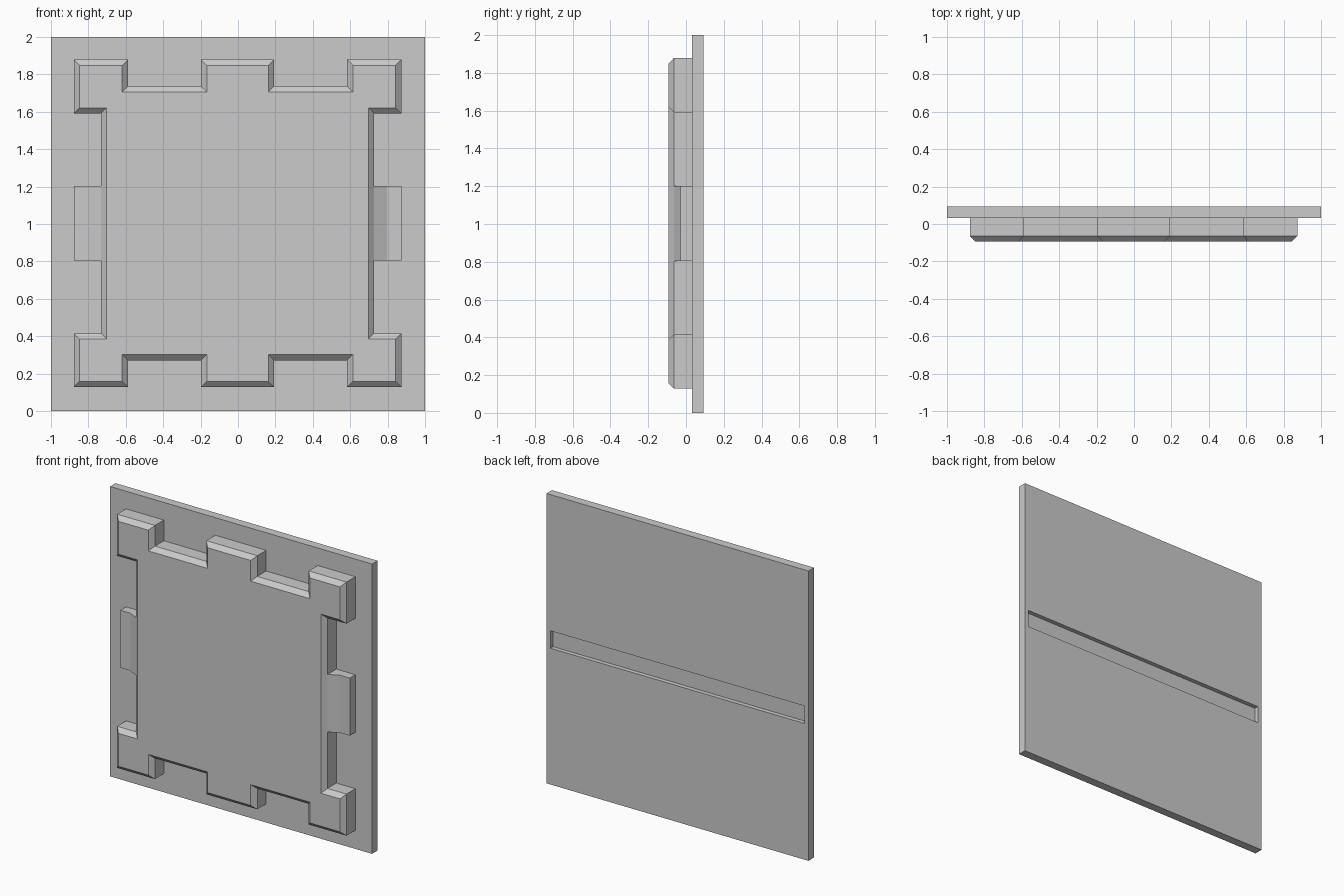
import bpy, bmesh

cube = bpy.data.objects.get("Cube")
if cube:
    bpy.data.objects.remove(cube, do_unlink=True)

# One plain grey for every part
GREY = (0.6, 0.6, 0.6, 1)
grey = bpy.data.materials.new("plain grey")
grey.use_nodes = True
grey.diffuse_color = GREY
grey.node_tree.nodes["Principled BSDF"].inputs["Base Color"].default_value = GREY

CX, CZ = -0.0025, 1.0035          # centre of the raised panel
FRONT, BEVEL_Y, PLATE_Y, BACK = -0.093, -0.064, 0.033, 0.093
BEVEL = 0.03


def loft(name, rings):
    """Closed solid through a list of matching point rings."""
    bm = bmesh.new()
    loops = [[bm.verts.new(p) for p in ring] for ring in rings]
    n = len(loops[0])
    for a, b in zip(loops, loops[1:]):
        for i in range(n):
            j = (i + 1) % n
            bm.faces.new((a[i], a[j], b[j], b[i]))
    bm.faces.new(loops[0])
    bm.faces.new(loops[-1])
    bmesh.ops.recalc_face_normals(bm, faces=bm.faces)
    mesh = bpy.data.meshes.new(name)
    bm.to_mesh(mesh)
    bm.free()
    mesh.materials.append(grey)
    obj = bpy.data.objects.new(name, mesh)
    bpy.context.collection.objects.link(obj)
    return obj


def box(name, x, y, z):
    rect = [(x[0], z[0]), (x[1], z[0]), (x[1], z[1]), (x[0], z[1])]
    return loft(name, [[(px, py, pz) for px, pz in rect] for py in y])


# Back plate with a long shallow groove across its rear
plate = box("back_plate", (-1, 1), (PLATE_Y, BACK), (0, 2))
cutter = box("groove_cutter", (-0.97, 0.97), (BACK - 0.03, BACK + 0.1), (0.94, 1.06))
cutter.hide_render = True
cutter.hide_viewport = True
cut = plate.modifiers.new("groove", "BOOLEAN")
cut.operation = "DIFFERENCE"
cut.solver = "EXACT"
cut.object = cutter
bpy.context.view_layer.objects.active = plate
bpy.ops.object.modifier_apply(modifier=cut.name)
bpy.data.objects.remove(cutter, do_unlink=True)

# Notched outline: one quarter, mirrored to the full counter-clockwise loop
quarter = [(0.73, 0.588), (0.8755, 0.588), (0.8755, 0.875), (0.5865, 0.875),
           (0.5865, 0.732), (0.1945, 0.732), (0.1945, 0.875)]
half = quarter + [(-x, z) for x, z in reversed(quarter)]
outline = half + [(x, -z) for x, z in reversed(half)]


def inset(points, d):
    """Move every edge of a square-cornered loop inward by d."""
    result = []
    for i, (x, z) in enumerate(points):
        for (ax, az), (bx, bz) in ((points[i - 1], points[i]),
                                   (points[i], points[(i + 1) % len(points)])):
            dx, dz = bx - ax, bz - az
            length = abs(dx) + abs(dz)
            x -= d * dz / length
            z += d * dx / length
        result.append((x, z))
    return result


# Raised panel with a chamfered front rim
loft("raised_panel", [[(CX + x, y, CZ + z) for x, z in ring] for ring, y in (
    (outline, PLATE_Y), (outline, BEVEL_Y), (inset(outline, BEVEL), FRONT))])

# Sloped side tabs
profile = [(0.71, PLATE_Y), (0.71, BEVEL_Y), (0.73, BEVEL_Y),
           (0.80, -0.028), (0.8755, -0.028), (0.8755, PLATE_Y)]
for side, s in (("left", 1), ("right", -1)):
    loft(side + "_tab", [[(CX + s * x, y, CZ + z) for x, y in profile]
                         for z in (-0.1985, 0.1985)])
